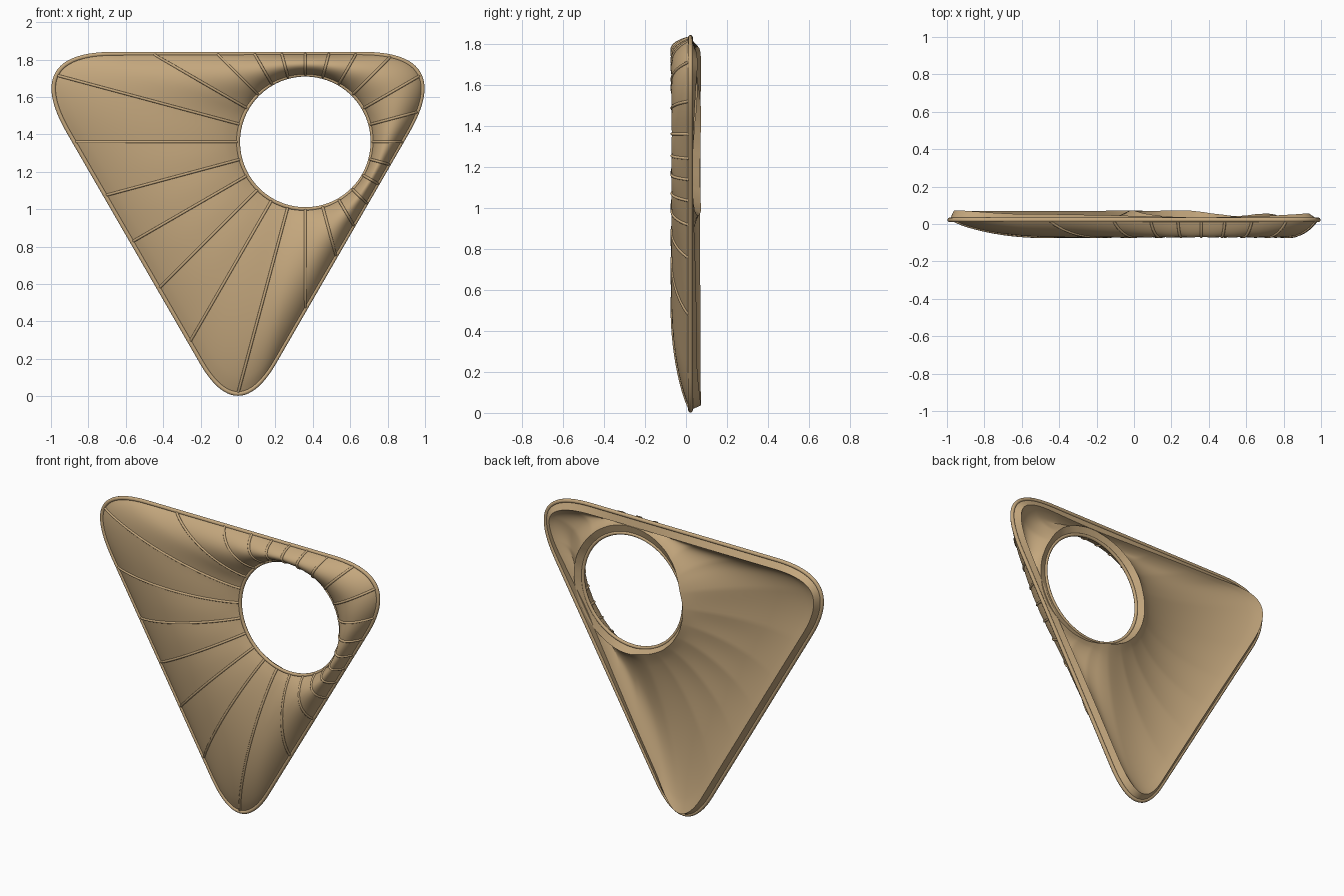
import bpy, bmesh, math
from mathutils import Vector

if "Cube" in bpy.data.objects:
    bpy.data.objects.remove(bpy.data.objects["Cube"])

CX, CZ, HOLE = 0.36, 1.36, 0.359      # hole centre and radius
Y0, RISE, THICK = 0.022, 0.09, 0.056  # rim plane, bulge height, wall thickness
RIBS, SUB, RINGS = 24, 16, 22

tan = bpy.data.materials.new("warm tan")
tan.diffuse_color = (0.55, 0.385, 0.205, 1)
tan.use_nodes = True
tan.node_tree.nodes["Principled BSDF"].inputs["Base Color"].default_value = tan.diffuse_color

# Rounded triangle outline: (corner, tangent length)
corners = [(Vector((0, -0.155)), 0.39),
           (Vector((1.146, 1.83)), 0.48),
           (Vector((-1.146, 1.83)), 0.48)]
outline = []
for i, (c, d) in enumerate(corners):
    p0 = c + (corners[i - 1][0] - c).normalized() * d
    p2 = c + (corners[(i + 1) % 3][0] - c).normalized() * d
    for k in range(25):
        t = k / 24
        outline.append(p0 * (1 - t) ** 2 + c * 2 * t * (1 - t) + p2 * t * t)


def reach(a):
    """Distance from the hole centre to the outline at angle a."""
    o, u = Vector((CX, CZ)), Vector((math.cos(a), math.sin(a)))
    best = 0
    for i, p in enumerate(outline):
        e = p - outline[i - 1]
        den = u.cross(e)
        if abs(den) < 1e-9:
            continue
        w = outline[i - 1] - o
        s, q = w.cross(e) / den, w.cross(u) / den
        if s > 0 and -1e-6 <= q <= 1 + 1e-6:
            best = max(best, s)
    return best


def surface(a, t, far):
    """Point on the arched front skin, puffed slightly between ribs."""
    r = HOLE + (far - HOLE) * t
    arch = max(0, 4 * t * (1 - t)) ** 0.85
    puff = 0.005 * abs(math.sin(a * RIBS / 2)) * arch * (1 - 0.6 * t)
    return (CX + r * math.cos(a), Y0 - RISE * arch - puff, CZ + r * math.sin(a))


def tube(name, paths, radius, cyclic):
    cu = bpy.data.curves.new(name, 'CURVE')
    cu.dimensions = '3D'
    cu.bevel_depth = radius
    cu.bevel_resolution = 3
    cu.use_fill_caps = True
    for pts in paths:
        sp = cu.splines.new('POLY')
        sp.points.add(len(pts) - 1)
        for q, p in zip(sp.points, pts):
            q.co = (*p, 1)
        sp.use_cyclic_u = cyclic
        sp.use_smooth = True
    ob = bpy.data.objects.new(name, cu)
    bpy.context.collection.objects.link(ob)
    cu.materials.append(tan)
    bpy.ops.object.select_all(action='DESELECT')
    ob.select_set(True)
    bpy.context.view_layer.objects.active = ob
    bpy.ops.object.convert(target='MESH')
    return ob


# Arched shell between hole and outline
bm = bmesh.new()
n = RIBS * SUB
grid = []
for i in range(n):
    a = math.tau * i / n
    far = reach(a)
    grid.append([bm.verts.new(surface(a, j / RINGS, far)) for j in range(RINGS + 1)])
for i in range(n):
    A, B = grid[i], grid[(i + 1) % n]
    for j in range(RINGS):
        bm.faces.new((A[j], A[j + 1], B[j + 1], B[j]))
bm.normal_update()
if sum(f.normal.y for f in bm.faces) > 0:
    bmesh.ops.reverse_faces(bm, faces=bm.faces[:])
me = bpy.data.meshes.new("shell")
bm.to_mesh(me)
bm.free()
me.materials.append(tan)
shell = bpy.data.objects.new("shell", me)
bpy.context.collection.objects.link(shell)
bpy.context.view_layer.objects.active = shell
shell.select_set(True)
sol = shell.modifiers.new("thickness", 'SOLIDIFY')
sol.thickness = THICK
sol.offset = -1
bpy.ops.object.modifier_apply(modifier=sol.name)
bpy.ops.object.shade_smooth_by_angle(angle=math.radians(45))

# Beads around the outer edge and the hole
tube("outer_rim", [[(p.x, Y0, p.y) for p in outline]], 0.012, True)
tube("hole_rim", [[(CX + HOLE * math.cos(math.tau * i / 96), Y0,
                    CZ + HOLE * math.sin(math.tau * i / 96)) for i in range(96)]], 0.0105, True)

# Radial ribs lying on the skin
ribs = []
for k in range(RIBS):
    a = math.tau * k / RIBS
    far = reach(a)
    ribs.append([surface(a, j / RINGS, far) for j in range(RINGS + 1)])
tube("radial_ribs", ribs, 0.0075, False)
